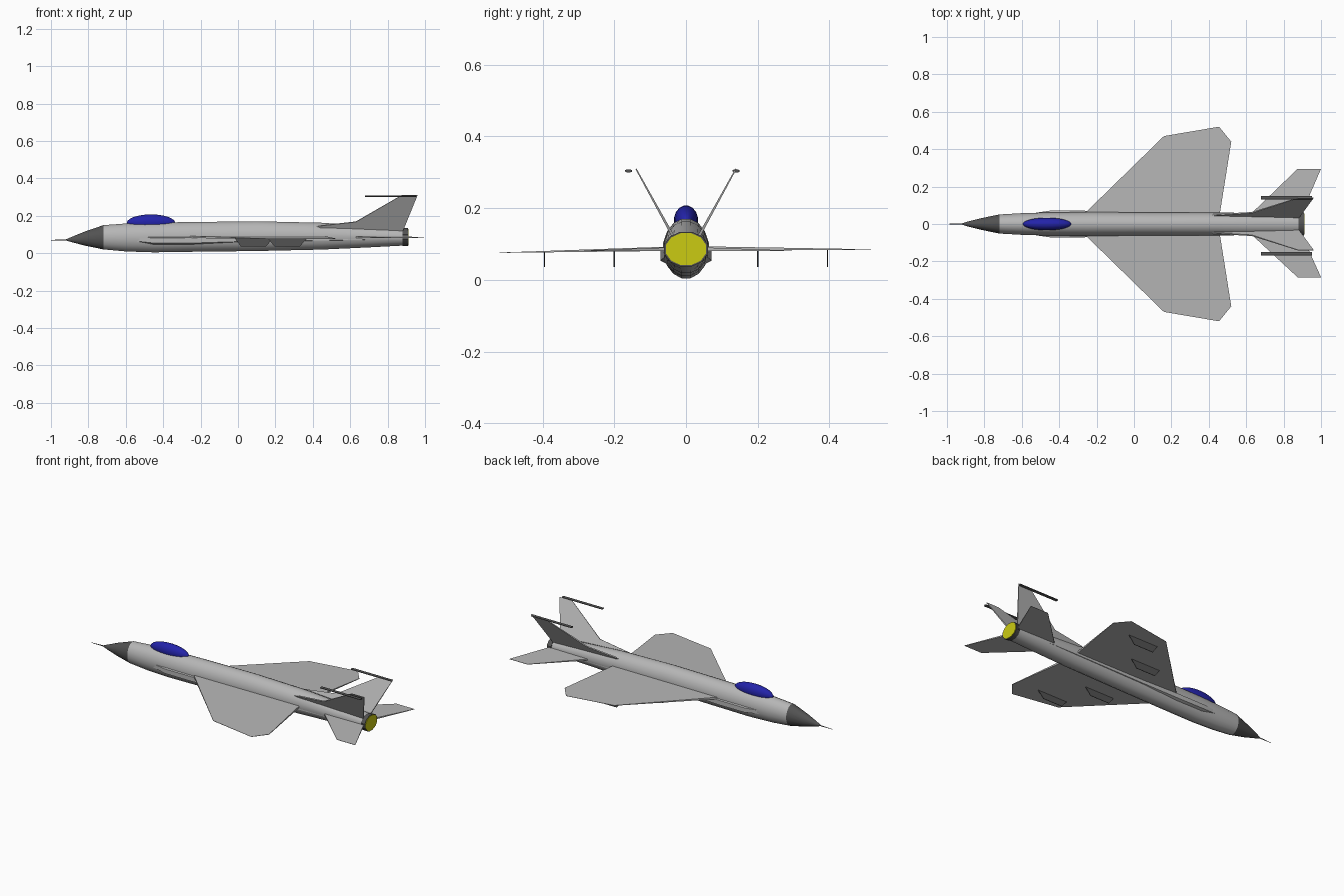
import bpy
import math

if "Cube" in bpy.data.objects:
    bpy.data.objects.remove(bpy.data.objects["Cube"])


def material(name, rgb):
    m = bpy.data.materials.new(name)
    m.use_nodes = True
    m.diffuse_color = (*rgb, 1)
    m.node_tree.nodes["Principled BSDF"].inputs["Base Color"].default_value = (*rgb, 1)
    return m


GREY = material("light grey", (0.47, 0.47, 0.47))
DARK = material("dark grey", (0.085, 0.085, 0.085))
BLUE = material("canopy blue", (0.017, 0.017, 0.40))
YELLOW = material("exhaust yellow", (0.60, 0.60, 0.006))


def add_mesh(name, verts, faces, mat, smooth=False):
    me = bpy.data.meshes.new(name)
    me.from_pydata(verts, [], faces)
    me.materials.append(mat)
    ob = bpy.data.objects.new(name, me)
    bpy.context.collection.objects.link(ob)
    bpy.ops.object.select_all(action="DESELECT")
    ob.select_set(True)
    bpy.context.view_layer.objects.active = ob
    bpy.ops.object.mode_set(mode="EDIT")
    bpy.ops.mesh.select_all(action="SELECT")
    bpy.ops.mesh.normals_make_consistent(inside=False)
    bpy.ops.object.mode_set(mode="OBJECT")
    if smooth:
        bpy.ops.object.shade_smooth_by_angle(angle=math.radians(30))
    return ob


def loft(name, sections, mat, n=16, y=0.0, smooth=True):
    """Elliptical tube along x; each section is (x, half width, centre z, half height)."""
    verts, faces = [], []
    for x, hw, zc, hh in sections:
        for k in range(n):
            a = math.tau * (k + 0.5) / n
            verts.append((x, y + hw * math.cos(a), zc + hh * math.sin(a)))
    for s in range(len(sections) - 1):
        for k in range(n):
            j = (k + 1) % n
            faces.append((s * n + k, s * n + j, (s + 1) * n + j, (s + 1) * n + k))
    last = (len(sections) - 1) * n
    faces += [tuple(range(n)), tuple(range(last, last + n))]
    return add_mesh(name, verts, faces, mat, smooth)


def panel(name, points, thick, normal, mat):
    """Plate from an outline, thickened along a normal by a per-point half thickness."""
    n = len(points)
    verts = [tuple(p[i] + s * t * normal[i] for i in range(3))
             for s in (1, -1) for p, t in zip(points, thick)]
    faces = [tuple(range(n)), tuple(range(n, 2 * n))]
    faces += [(k, (k + 1) % n, n + (k + 1) % n, n + k) for k in range(n)]
    return add_mesh(name, verts, faces, mat)


# Body
loft("fuselage", [
    (-0.72, 0.052, 0.085, 0.066), (-0.60, 0.059, 0.084, 0.076),
    (-0.45, 0.063, 0.084, 0.081), (-0.25, 0.065, 0.087, 0.081),
    (0.10, 0.063, 0.091, 0.081), (0.45, 0.062, 0.091, 0.073),
    (0.70, 0.060, 0.088, 0.058), (0.885, 0.057, 0.086, 0.046)], GREY)
loft("side_fairing", [
    (-0.62, 0.050, 0.080, 0.020), (-0.45, 0.077, 0.068, 0.036),
    (-0.27, 0.077, 0.068, 0.038), (0.0, 0.067, 0.074, 0.032),
    (0.50, 0.065, 0.080, 0.028), (0.88, 0.059, 0.085, 0.026)], GREY, n=8)
loft("nose_cone", [
    (-1.0, 0.001, 0.070, 0.001), (-0.92, 0.003, 0.071, 0.003),
    (-0.89, 0.013, 0.073, 0.014), (-0.82, 0.031, 0.078, 0.038),
    (-0.72, 0.052, 0.085, 0.066)], DARK)
loft("canopy", [(-0.465 - 0.13 * math.cos(math.pi * i / 12),
                 max(0.034 * math.sin(math.pi * i / 12), 0.0005),
                 0.161 + 0.004 * math.sin(math.pi * i / 12),
                 max(0.043 * math.sin(math.pi * i / 12), 0.0005))
                for i in range(13)], BLUE)

# Exhaust
loft("nozzle_ring", [(0.88, 0.060, 0.086, 0.049), (0.908, 0.063, 0.086, 0.050)],
     DARK, n=12)
loft("exhaust_disc", [(0.905, 0.058, 0.086, 0.046), (0.911, 0.058, 0.086, 0.046)],
     YELLOW, n=12)

WING = [(-0.29, 0.03), (-0.25, 0.07), (0.16, 0.47), (0.455, 0.52), (0.52, 0.44), (0.455, 0.03)]
STAB = [(0.60, 0.03), (0.875, 0.29), (1.0, 0.29), (0.885, 0.03)]
FIN = [(0.42, 0.145), (0.63, 0.168), (0.875, 0.31), (0.96, 0.31), (0.88, 0.115), (0.50, 0.115)]
PYLONS = {"inner": (-0.02, 0.20), "outer": (0.16, 0.395)}

for side, s, tip_z in (("right_hand", -1, 0.076), ("left_hand", 1, 0.085)):
    # Wing, thinning to the tip
    def height(y):
        return 0.088 + (tip_z - 0.088) * y / 0.52

    panel(side + "_wing", [(x, s * y, height(y)) for x, y in WING],
          [0.0065 - 0.0115 * y for x, y in WING], (0, 0, 1), GREY)

    # Horizontal tail
    panel(side + "_tailplane", [(x, s * y + 0.005 * (y > 0.1), 0.087 - 0.02 * y) for x, y in STAB],
          [0.0055 - 0.016 * y for x, y in STAB], (0, 0, 1), GREY)

    # Canted fin with its root fairing
    panel(side + "_fin", [(x, s * (0.035 + (z - 0.12) * 0.55), z) for x, z in FIN],
          [0.004 - 0.012 * (z - 0.115) for x, z in FIN], (0, 0.876, -s * 0.482), GREY)

    # Flat rod beside the fin tip
    loft(side + "_tip_rod", [(0.68, 0.0105, 0.304, 0.005), (0.953, 0.0105, 0.304, 0.005)],
         DARK, n=8, y=0.15 * s - 0.01)

    # Underwing pylons
    for label, (x, y) in PYLONS.items():
        top = height(y)
        outline = [(x, top), (x + 0.21, top), (x + 0.17, 0.036), (x + 0.035, 0.036)]
        panel(side + "_" + label + "_pylon", [(px, s * y, pz) for px, pz in outline],
              [0.0015] * 4, (0, 1, 0), DARK)
